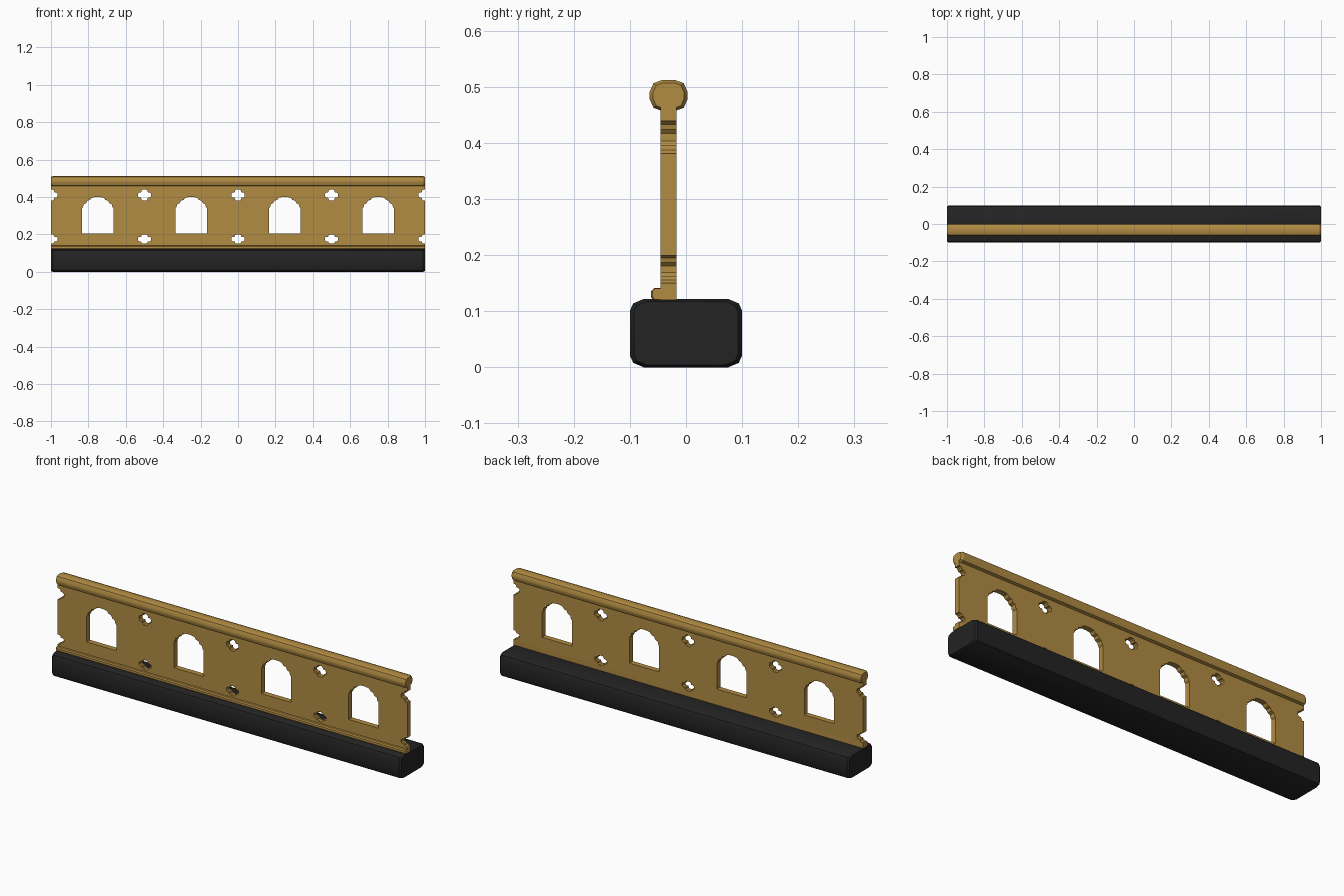
import bpy, bmesh, math

cube = bpy.data.objects.get("Cube")
if cube:
    bpy.data.objects.remove(cube, do_unlink=True)


def material(name, rgb):
    m = bpy.data.materials.new(name)
    m.use_nodes = True
    m.diffuse_color = (*rgb, 1)
    m.node_tree.nodes["Principled BSDF"].inputs["Base Color"].default_value = (*rgb, 1)
    return m


gold = material("aged gold", (0.44, 0.26, 0.055))
black = material("black stone", (0.017, 0.017, 0.017))


def add_object(name, mesh, mat, angle):
    obj = bpy.data.objects.new(name, mesh)
    mesh.materials.clear()
    mesh.materials.append(mat)
    bpy.context.collection.objects.link(obj)
    bpy.ops.object.select_all(action="DESELECT")
    obj.select_set(True)
    bpy.context.view_layer.objects.active = obj
    bpy.ops.object.shade_smooth_by_angle(angle=math.radians(angle))
    return obj


def long_bar(name, profile, mat, inset, shrink):
    """Run a (y, z) profile along x, with chamfered ends."""
    cy = (min(p[0] for p in profile) + max(p[0] for p in profile)) / 2
    cz = (min(p[1] for p in profile) + max(p[1] for p in profile)) / 2
    bm = bmesh.new()
    rings = []
    for x, s in ((-1, shrink), (-1 + inset, 1), (1 - inset, 1), (1, shrink)):
        rings.append([bm.verts.new((x, cy + (y - cy) * s, cz + (z - cz) * s))
                      for y, z in profile])
    n = len(profile)
    for a, b in zip(rings, rings[1:]):
        for i in range(n):
            bm.faces.new((a[i], a[(i + 1) % n], b[(i + 1) % n], b[i]))
    bm.faces.new(rings[0])
    bm.faces.new(rings[-1])
    bmesh.ops.recalc_face_normals(bm, faces=bm.faces)
    mesh = bpy.data.meshes.new(name)
    bm.to_mesh(mesh)
    bm.free()
    return add_object(name, mesh, mat, 25)


def four_way(quarter, cy, cz):
    """Mirror quarter points about both axes into a closed loop."""
    loop = []
    for sy, sz in ((1, 1), (-1, 1), (-1, -1), (1, -1)):
        pts = quarter if sy * sz > 0 else quarter[::-1]
        loop += [(cy + sy * a, cz + sz * b) for a, b in pts]
    return loop


# Plinth, handrail and foot moulding
long_bar("plinth", four_way([(0.1, 0.04), (0.094, 0.053), (0.075, 0.061)], 0, 0.061),
         black, 0.01, 0.93)
long_bar("handrail", four_way([(0.034, 0.006), (0.027, 0.022), (0.012, 0.0275)], -0.031, 0.4845),
         gold, 0.01, 0.82)
long_bar("foot_moulding", [(-0.017, 0.12), (-0.058, 0.12), (-0.062, 0.125), (-0.062, 0.136),
                           (-0.057, 0.141), (-0.044, 0.141), (-0.04, 0.146), (-0.017, 0.146)],
         gold, 0.005, 0.9)

# Pierced panel: outline with notched ends, stepped arches and four-lobed openings
lobes = [(0.035, 0.007), (0.029, 0.014), (0.018, 0.014), (0.016, 0.023), (0.009, 0.029)]
arch = [(0.085, 0.205), (0.085, 0.338), (0.078, 0.347), (0.076, 0.36), (0.062, 0.366),
        (0.055, 0.38), (0.041, 0.384), (0.031, 0.396), (0.012, 0.4)]
LOW, HIGH = 0.175, 0.41


def lobe_height(z):
    return 0.85 if z == LOW else 1.0


right_edge = [(1, 0.12)]
for z in (LOW, HIGH):
    k = lobe_height(z)
    right_edge += [(1 - a, z - b * k) for a, b in lobes[::-1]]
    right_edge += [(1 - a, z + b * k) for a, b in lobes]
    # square the notch off at the panel end
    right_edge.insert(-2 * len(lobes), (1, z - lobes[-1][1] * k))
    right_edge.append((1, z + lobes[-1][1] * k))
right_edge.append((1, 0.47))
loops = [right_edge + [(-x, z) for x, z in right_edge[::-1]]]

for cx in (-0.75, -0.25, 0.25, 0.75):
    loops.append([(cx + x, z) for x, z in arch] + [(cx - x, z) for x, z in arch[::-1]])
for cx in (-0.5, 0, 0.5):
    for z in (LOW, HIGH):
        k = lobe_height(z)
        loops.append(four_way([(a, b * k) for a, b in lobes], cx, z))

curve = bpy.data.curves.new("panel_outline", "CURVE")
curve.dimensions = "2D"
curve.fill_mode = "BOTH"
curve.extrude = 0.014
for loop in loops:
    s = curve.splines.new("POLY")
    s.points.add(len(loop) - 1)
    for p, (x, z) in zip(s.points, loop):
        p.co = (x, z, 0, 1)
    s.use_cyclic_u = True
outline = bpy.data.objects.new("panel_outline", curve)
bpy.context.collection.objects.link(outline)
graph = bpy.context.evaluated_depsgraph_get()
panel_mesh = bpy.data.meshes.new_from_object(outline.evaluated_get(graph))
bpy.data.objects.remove(outline, do_unlink=True)

# Weld the fill to its sides so the panel is one solid
bm = bmesh.new()
bm.from_mesh(panel_mesh)
bmesh.ops.remove_doubles(bm, verts=bm.verts, dist=0.0001)
bmesh.ops.recalc_face_normals(bm, faces=bm.faces)
bm.to_mesh(panel_mesh)
bm.free()
panel = add_object("pierced_panel", panel_mesh, gold, 25)
panel.rotation_euler = (math.pi / 2, 0, 0)
panel.location = (0, -0.031, 0)
